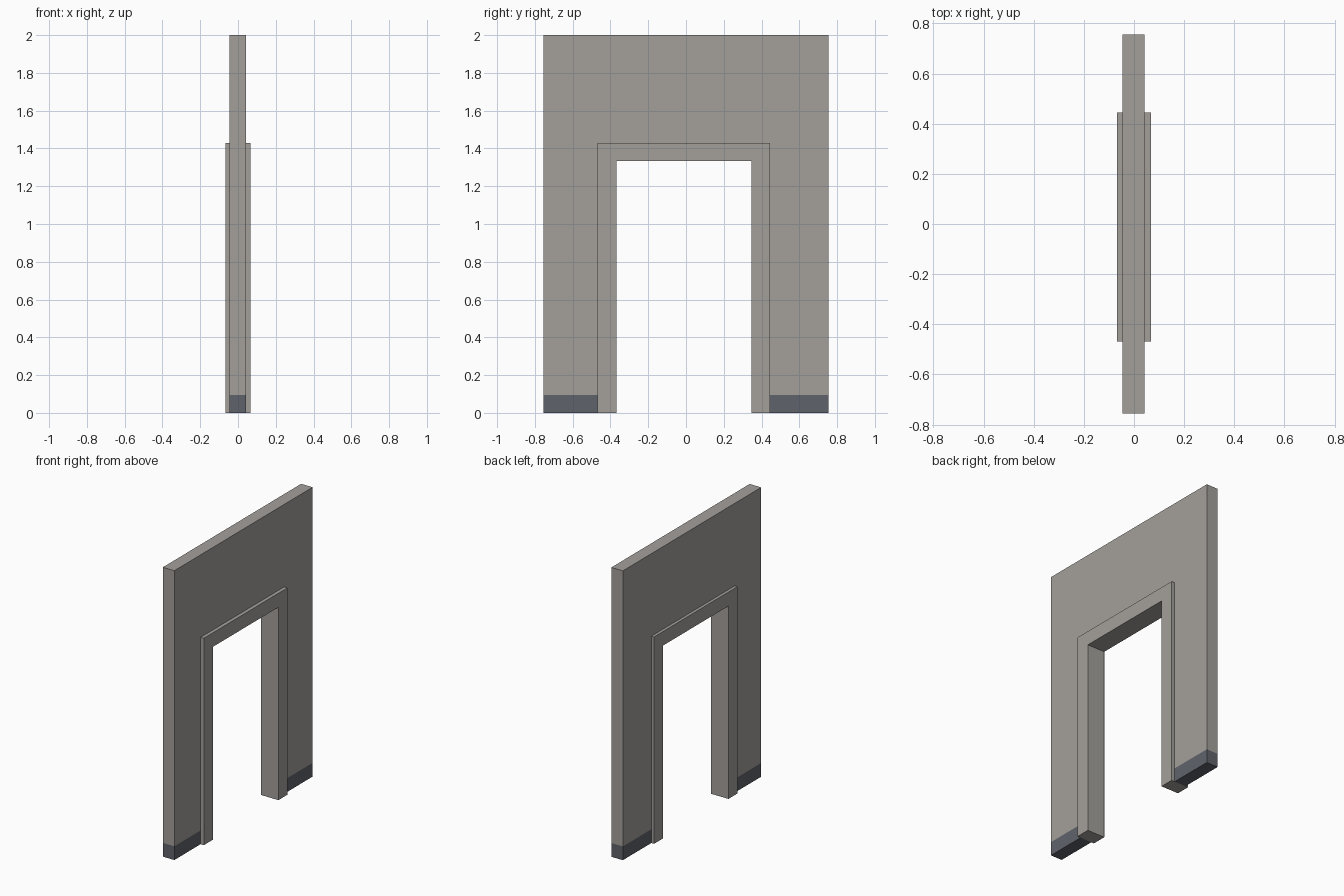
import bpy, bmesh

if "Cube" in bpy.data.objects:
    bpy.data.objects.remove(bpy.data.objects["Cube"])


def material(name, rgb):
    m = bpy.data.materials.new(name)
    m.diffuse_color = (*rgb, 1)
    m.use_nodes = True
    m.node_tree.nodes["Principled BSDF"].inputs["Base Color"].default_value = m.diffuse_color
    return m


GREY = material("warm grey plaster", (0.37, 0.35, 0.33))
DARK = material("dark slate skirting", (0.115, 0.124, 0.147))


def extruded(name, profile, x0, x1, mats):
    """Solid from a (y, z) outline extruded from x0 to x1."""
    bm = bmesh.new()
    face = bm.faces.new([bm.verts.new((x0, y, z)) for y, z in profile])
    geo = bmesh.ops.extrude_face_region(bm, geom=[face])["geom"]
    bmesh.ops.translate(bm, vec=(x1 - x0, 0, 0),
                        verts=[v for v in geo if isinstance(v, bmesh.types.BMVert)])
    bmesh.ops.recalc_face_normals(bm, faces=bm.faces)
    me = bpy.data.meshes.new(name)
    ob = bpy.data.objects.new(name, me)
    bpy.context.collection.objects.link(ob)
    for m in mats:
        me.materials.append(m)
    return ob, bm


def arch(y0, y1, top, i0, i1, itop):
    """Upside-down U outline."""
    return [(y0, 0), (y0, top), (y1, top), (y1, 0),
            (i1, 0), (i1, itop), (i0, itop), (i0, 0)]


# Door casing, slightly proud of the wall on both sides
casing, bm = extruded("door_casing", arch(-0.468, 0.444, 1.43, -0.368, 0.346, 1.333),
                      -0.067, 0.067, [GREY])
bm.to_mesh(casing.data)
bm.free()

# Wall panel around the casing, with a dark skirting band at the foot
BAND = 0.095
wall, bm = extruded("wall_panel", arch(-0.755, 0.755, 2.0, -0.468, 0.444, 1.43),
                    -0.046, 0.042, [GREY, DARK])
bmesh.ops.bisect_plane(bm, geom=bm.verts[:] + bm.edges[:] + bm.faces[:],
                       plane_co=(0, 0, BAND), plane_no=(0, 0, 1))
for f in bm.faces:
    f.material_index = int(f.calc_center_median().z < BAND)
bm.to_mesh(wall.data)
bm.free()
